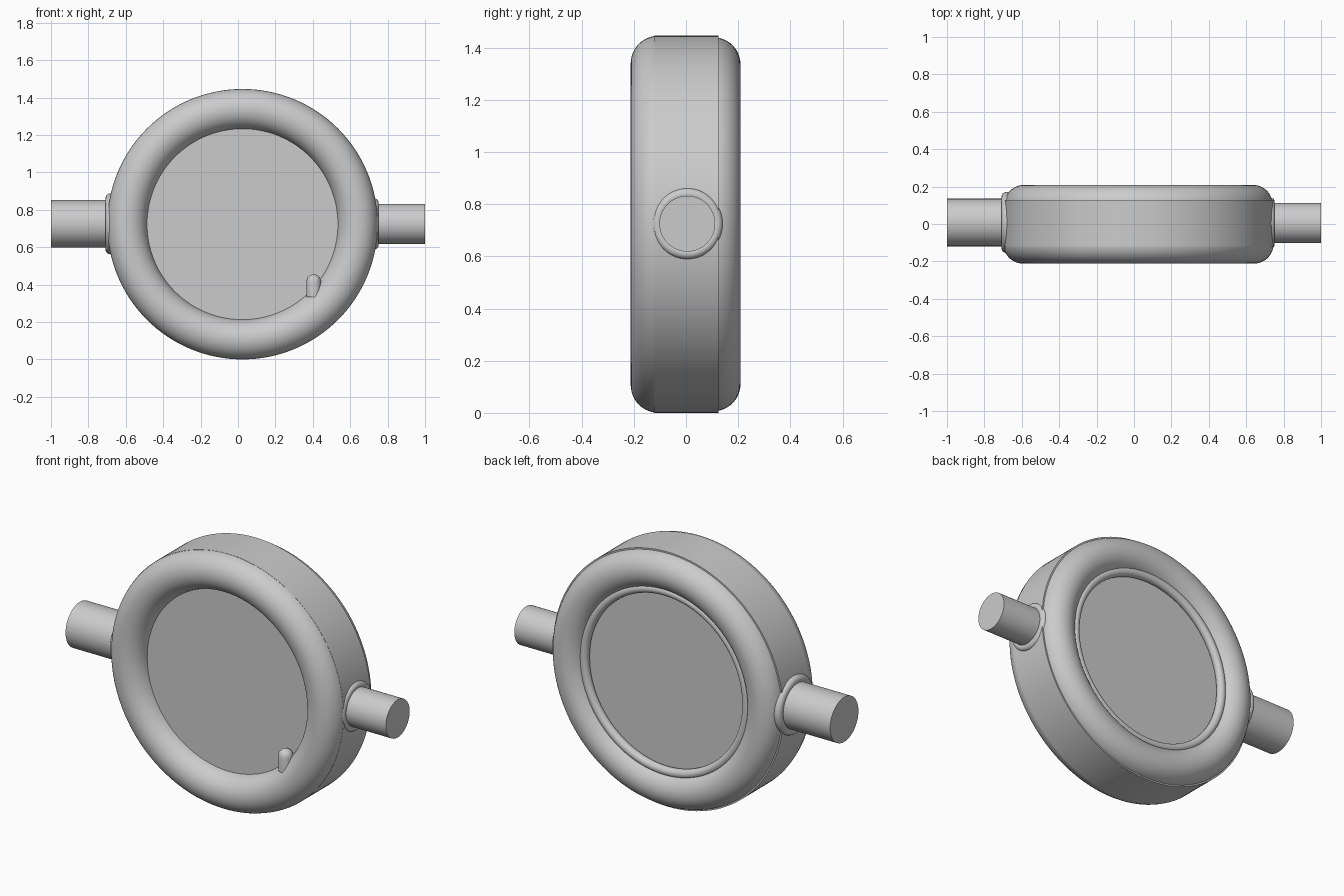
import bpy
from math import pi, radians

if "Cube" in bpy.data.objects:
    bpy.data.objects.remove(bpy.data.objects["Cube"])

CX, CZ = 0.024, 0.723          # centre of the round body
ALONG_Y = (pi / 2, 0, 0)
ALONG_X = (0, pi / 2, 0)


def finish(name):
    ob = bpy.context.object
    ob.name = name
    bpy.ops.object.transform_apply(location=False, rotation=True, scale=True)
    bpy.ops.object.shade_smooth_by_angle(angle=radians(35))
    return ob


def cylinder(name, loc, r, depth, rot, verts=64):
    bpy.ops.mesh.primitive_cylinder_add(vertices=verts, radius=r, depth=depth,
                                        location=loc, rotation=rot)
    return finish(name)


def ring(name, loc, major, minor, rot, segs=64, sides=24):
    bpy.ops.mesh.primitive_torus_add(major_segments=segs, minor_segments=sides,
                                     major_radius=major, minor_radius=minor,
                                     location=loc, rotation=rot)
    return finish(name)


# Drum body, whose end caps are the dial and the back plate
cylinder("drum_body", (CX, 0.0025, CZ), 0.723, 0.245, ALONG_Y, 128)

# Rounded rims front and back, with a thin ridge around the back plate
ring("front_rim", (CX, -0.105, CZ), 0.616, 0.107, ALONG_Y, 128, 48)
ring("back_rim", (CX, 0.104, CZ), 0.612, 0.105, ALONG_Y, 128, 48)
ring("back_ridge", (CX, 0.145, CZ), 0.51, 0.025, ALONG_Y, 128, 20)

# Side rods and their collars: name, outer end, inner end, y, radius, collar x, R, r
for side, x0, x1, y, r, cx, major, minor in (
        ("left", -1.0, -0.6, 0.008, 0.127, -0.683, 0.138, 0.025),
        ("right", 0.65, 1.0, 0.005, 0.107, 0.730, 0.114, 0.022)):
    cylinder(side + "_rod", ((x0 + x1) / 2, y, CZ + 0.002), r, x1 - x0, ALONG_X)
    ring(side + "_collar", (cx, y, CZ + 0.002), major, minor, ALONG_X)

# Small domed peg at the lower right of the dial, turned from a profile
profile = [(0.0, 0.333), (0.039, 0.333), (0.039, 0.416), (0.036, 0.431),
           (0.0276, 0.4436), (0.015, 0.452), (0.0, 0.455)]
mesh = bpy.data.meshes.new("dial_peg")
mesh.from_pydata([(r, 0, z) for r, z in profile],
                 [(i, i + 1) for i in range(len(profile) - 1)], [])
peg = bpy.data.objects.new("dial_peg", mesh)
bpy.context.collection.objects.link(peg)
peg.location = (0.405, -0.15, 0)
bpy.ops.object.select_all(action='DESELECT')
bpy.context.view_layer.objects.active = peg
peg.select_set(True)
screw = peg.modifiers.new("turn", 'SCREW')
screw.steps = screw.render_steps = 32
screw.use_merge_vertices = True
screw.use_normal_calculate = True
bpy.ops.object.modifier_apply(modifier="turn")
finish("dial_peg")
